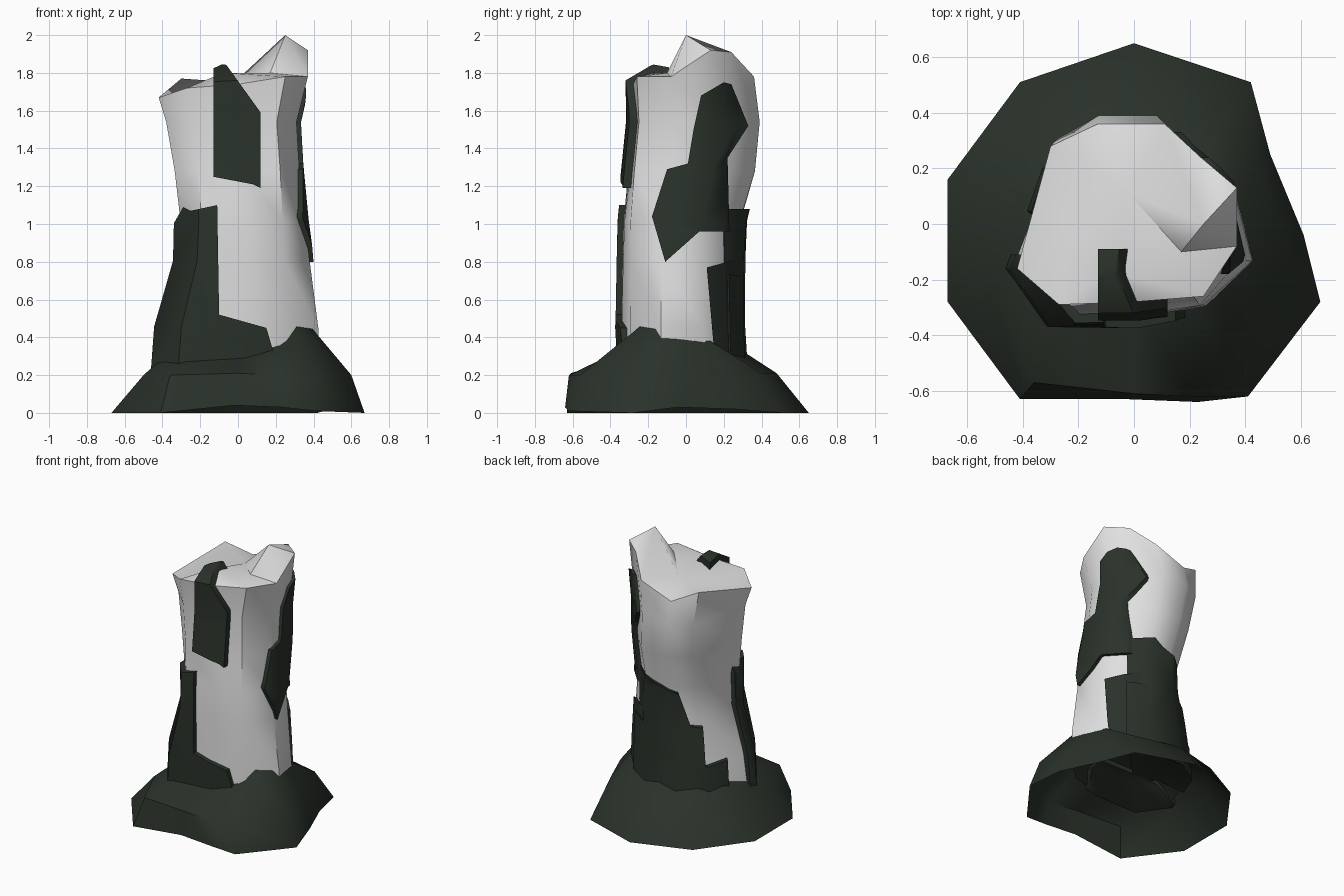
import bpy, bmesh, math
from mathutils import Vector, Matrix

if "Cube" in bpy.data.objects:
    bpy.data.objects.remove(bpy.data.objects["Cube"])


def material(name, rgb):
    m = bpy.data.materials.new(name)
    m.diffuse_color = (*rgb, 1)
    m.use_nodes = True
    m.node_tree.nodes["Principled BSDF"].inputs["Base Color"].default_value = m.diffuse_color
    return m


STONE = material("pale_stone", (0.74, 0.74, 0.74))
MOSS = material("dark_moss", (0.023, 0.031, 0.023))


def add_object(name, bm, *mats):
    bmesh.ops.recalc_face_normals(bm, faces=bm.faces)
    me = bpy.data.meshes.new(name)
    bm.to_mesh(me)
    ob = bpy.data.objects.new(name, me)
    bpy.context.collection.objects.link(ob)
    for m in mats:
        me.materials.append(m)
    return ob


def smooth(ob, angle):
    bpy.ops.object.select_all(action='DESELECT')
    ob.select_set(True)
    bpy.context.view_layer.objects.active = ob
    bpy.ops.object.shade_smooth_by_angle(angle=math.radians(angle))


def loft(bm, rings):
    loops = [[bm.verts.new(p) for p in r] for r in rings]
    for a, b in zip(loops, loops[1:]):
        n = len(a)
        for i in range(n):
            j = (i + 1) % n
            bm.faces.new((a[i], a[j], b[j], b[i]))
    return loops


# Pillar: rim outline, foot outline, and bounds of each ring (z, xmin, xmax, ymin, ymax)
RIM = [(-.13, .36, 1.69), (.11, .36, 1.78), (.24, .24, 1.91), (.37, .13, 1.92),
       (.37, -.08, 1.78), (.25, -.26, 1.78), (0, -.28, 1.74), (-.27, -.29, 1.72),
       (-.42, -.16, 1.67), (-.30, .28, 1.77)]
FOOTING = [(-.13, .32), (.11, .31), (.26, .23), (.37, .12), (.43, -.12), (.26, -.29),
           (0, -.34), (-.30, -.34), (-.43, -.15), (-.31, .20)]
ROWS = [(.22, -.44, .43, -.345, .31), (.45, -.41, .425, -.34, .28),
        (.8, -.31, .38, -.335, .28), (1.02, -.305, .35, -.33, .29),
        (1.28, -.335, .325, -.305, .365), (1.54, -.38, .31, -.28, .39)]


def fit(outline, x0, x1, y0, y1, z):
    xs, ys = [p[0] for p in outline], [p[1] for p in outline]
    return [Vector((x0 + (p[0] - min(xs)) / (max(xs) - min(xs)) * (x1 - x0),
                    y0 + (p[1] - min(ys)) / (max(ys) - min(ys)) * (y1 - y0), z))
            for p in outline]


def pillar_mesh(inflate=0):
    bm = bmesh.new()
    rings = []
    for z, *box in ROWS:
        blend = min(max((z - .7) / .6, 0), 1)
        low, high = fit(FOOTING, *box, z), fit(RIM, *box, z)
        rings.append([a.lerp(b, blend) for a, b in zip(low, high)])
    rings.append(RIM)
    # recess under the foot
    recess = [(p[0] * .65, p[1] * .65, .33) for p in rings[0]]
    loops = loft(bm, [recess] + rings)
    bm.faces.new(loops[0])
    for f in bm.faces:
        if all(v.co.z < .34 for v in f.verts):
            f.material_index = 1
    # hollow top with one high peak
    r = loops[-1]
    peak = bm.verts.new((.25, 0, 2.0))
    dip = bm.verts.new((-.02, .11, 1.75))
    hollow = bm.verts.new((-.24, -.12, 1.70))
    front = bm.verts.new((-.08, -.17, 1.80))
    saddle = bm.verts.new((.17, -.10, 1.80))
    for f in [(r[2], r[3], peak), (r[3], r[4], peak), (r[4], r[5], saddle),
              (r[4], saddle, peak), (r[5], front, saddle), (saddle, front, dip),
              (saddle, dip, peak), (r[1], r[2], peak),
              (r[1], peak, dip), (r[0], r[1], dip), (r[9], r[0], dip),
              (r[9], dip, hollow), (dip, front, hollow), (r[8], r[9], hollow),
              (r[7], r[8], hollow), (r[7], hollow, front), (r[6], r[7], front),
              (r[5], r[6], front)]:
        bm.faces.new(f)
    bmesh.ops.recalc_face_normals(bm, faces=bm.faces)
    bm.normal_update()
    shifts = [(v, v.normal * inflate) for v in bm.verts]
    for v, s in shifts:
        v.co += s
    return bm


pillar = add_object("stone_pillar", pillar_mesh(), STONE, MOSS)
smooth(pillar, 50)


# Moss patches: thicker skin of the pillar trimmed by an outline seen from one side
def moss_patch(name, turn, outline, depth=.1, thick=.03):
    skin = add_object(name, pillar_mesh(thick), MOSS, MOSS)
    rot = Matrix.Rotation(math.radians(turn), 3, 'Z')
    bm = bmesh.new()
    rings = [[rot @ Vector((u, -d, z)) for u, z in outline] for d in (depth, .9)]
    a, b = loft(bm, rings)
    bm.faces.new(a)
    bm.faces.new(b)
    cutter = add_object("cutter", bm, MOSS)
    core = add_object("core", pillar_mesh(-.012), MOSS, MOSS)
    for helper, op in ((cutter, 'INTERSECT'), (core, 'DIFFERENCE')):
        helper.hide_render = True
        mod = skin.modifiers.new("trim", 'BOOLEAN')
        mod.operation = op
        mod.solver = 'EXACT'
        mod.object = helper
    dg = bpy.context.evaluated_depsgraph_get()
    me = bpy.data.meshes.new_from_object(skin.evaluated_get(dg))
    skin.modifiers.clear()
    skin.data = me
    bpy.data.objects.remove(cutter)
    bpy.data.objects.remove(core)
    smooth(skin, 50)


moss_patch("front_upper_moss", 0,
           [(-.13, 1.87), (-.06, 1.84), (.12, 1.59), (.12, 1.19), (.08, 1.21), (-.13, 1.25)],
           depth=.09, thick=.045)
moss_patch("front_lower_moss", 0,
           [(-.29, 1.09), (-.25, 1.07), (-.11, 1.10), (-.10, .52), (.15, .45), (.20, .28),
            (.12, .2), (-.6, .2), (-.6, .75), (-.4, .9)], depth=.11, thick=.035)
moss_patch("right_upper_moss", 90,
           [(.08, 1.68), (.20, 1.75), (.24, 1.74), (.33, 1.52), (.22, 1.35), (.23, .96),
            (.07, .96), (-.11, .80), (-.18, 1.04), (-.10, 1.29), (.01, 1.32), (.04, 1.5)],
           depth=.15, thick=.025)
moss_patch("right_lower_moss", 90,
           [(.11, .77), (.26, .81), (.30, .70), (.34, .2), (.16, .2)], depth=.1, thick=.02)
moss_patch("back_moss", 225,
           [(-.5, .78), (-.40, .76), (-.31, .72), (-.31, 1.08), (-.25, 1.04), (-.10, .98),
            (-.02, .74), (.06, .73), (.07, .46), (.23, .47), (.24, .2), (-.5, .2)],
           depth=-.02, thick=.035)

# Spreading moss skirt, open underneath
FOOT = [(0, .65, 0), (.42, .51, 0), (.49, .25, .02), (.61, -.04, .03), (.67, -.28, 0),
        (.41, -.62, .01), (.23, -.64, .03), (-.02, -.63, .04), (-.41, -.63, 0),
        (-.67, -.28, 0), (-.67, .16, 0), (-.41, .51, 0)]
MID = [(0, .48, .21), (.34, .40, .21), (.44, .24, .21), (.53, 0, .22), (.60, -.26, .20),
       (.38, -.56, .20), (.21, -.62, .20), (0, -.61, .21), (-.36, -.57, .20),
       (-.50, -.26, .20), (-.50, .14, .20), (-.32, .41, .20)]
TOP = [(0, .28, .34), (.26, .22, .32), (.35, .13, .38), (.39, 0, .39), (.39, -.16, .45),
       (.31, -.24, .46), (.21, -.29, .36), (.02, -.33, .30), (-.26, -.34, .28),
       (-.40, -.17, .29), (-.35, .09, .31), (-.26, .22, .32)]
bm = bmesh.new()
loft(bm, [FOOT, MID, TOP])
skirt = add_object("moss_skirt", bm, MOSS)
smooth(skirt, 50)
